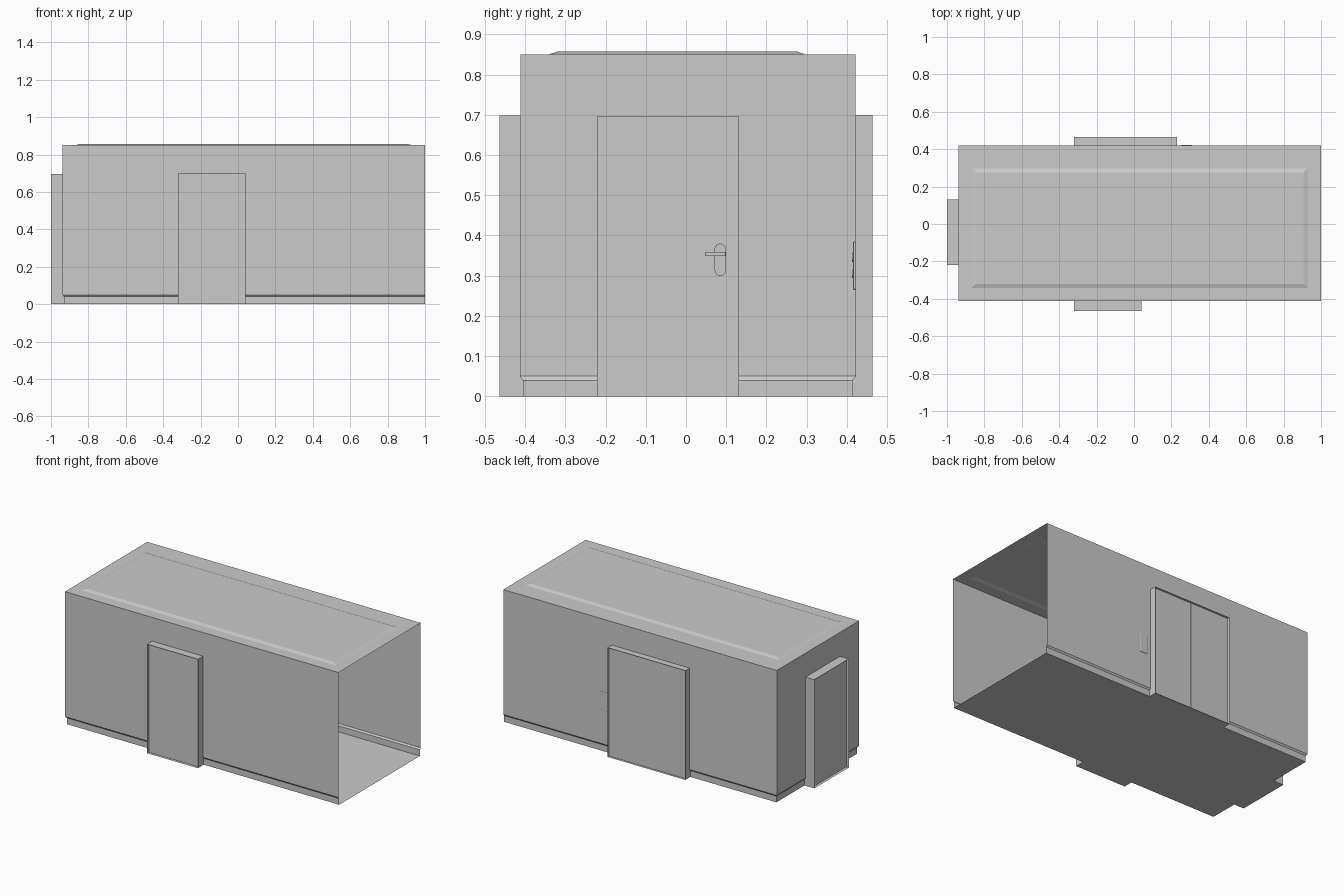
import bpy, bmesh, math

if "Cube" in bpy.data.objects:
    bpy.data.objects.remove(bpy.data.objects["Cube"])

X0, X1, Y0, Y1, TOP = -0.938, 1.0, -0.412, 0.421, 0.85
INSET = 0.008  # skirting depth


def place(side, u, out, z):
    """Point on a wall: u along it, out = distance outward from its face."""
    if side == "front":
        return (u, Y0 - out, z)
    if side == "back":
        return (u, Y1 + out, z)
    return (X0 - out, u, z)


def make(name, polys):
    bm = bmesh.new()
    for p in polys:
        bm.faces.new([bm.verts.new(c) for c in p])
    bmesh.ops.remove_doubles(bm, verts=bm.verts, dist=1e-5)
    bmesh.ops.recalc_face_normals(bm, faces=bm.faces)
    me = bpy.data.meshes.new(name)
    bm.to_mesh(me)
    bm.free()
    ob = bpy.data.objects.new(name, me)
    bpy.context.collection.objects.link(ob)
    return ob


def prism(name, side, outline, o0, o1):
    """Solid made by pushing an outline (u, z) out of the wall plane."""
    a = [place(side, u, o0, z) for u, z in outline]
    b = [place(side, u, o1, z) for u, z in outline]
    n = len(a)
    sides = [[a[i], a[(i + 1) % n], b[(i + 1) % n], b[i]] for i in range(n)]
    return make(name, [a, b] + sides)


def rect(u0, u1, z0, z1):
    return [(u0, z0), (u1, z0), (u1, z1), (u0, z1)]


def stadium(u, z0, z1, r, n=8):
    pts = []
    for zc, start in ((z1 - r, 0), (z0 + r, math.pi)):
        for k in range(n + 1):
            t = start + math.pi * k / n
            pts.append((u + r * math.cos(t), zc + r * math.sin(t)))
    return pts


def wall(side, a, b, height, depth, leaf):
    """Wall with skirting and a doorway a..b, its reveal and its door leaf."""
    levels = [(INSET, 0), (INSET, 0.04), (0, 0.05), (0, height), (0, TOP)]

    def columns(i):
        ends = (Y0 + i, Y1 - i) if side == "left" else (X0 + i, X1)
        return (ends[0], a, b, ends[1])

    polys = []
    for k, ((i, z), (j, w)) in enumerate(zip(levels, levels[1:])):
        lo, hi = columns(i), columns(j)
        for c in range(3):
            if c == 1 and k < 3:
                continue
            polys.append([place(side, lo[c], -i, z), place(side, lo[c + 1], -i, z),
                          place(side, hi[c + 1], -j, w), place(side, hi[c], -j, w)])
    make(side + "_wall", polys)

    # doorway reveal: two jambs, head and threshold
    profile = [(-i, z) for i, z in levels[:4]] + [(depth, height), (depth, 0)]
    polys = [[place(side, u, o, z) for o, z in profile] for u in (a, b)]
    for z, o in ((0, -INSET), (height, 0)):
        polys.append([place(side, a, o, z), place(side, b, o, z),
                      place(side, b, depth, z), place(side, a, depth, z)])
    make(side + "_door_reveal", polys)

    # door leaf, or a pair of sliding leaves with a seam groove
    if side == "back":
        m, g = (a + b) / 2, 0.0015
        steps = [(a, leaf), (m - g, leaf), (m, leaf - 0.002), (m + g, leaf), (b, leaf)]
    else:
        steps = [(a, leaf), (b, leaf)]
    make(side + "_door_leaf",
         [[place(side, u, o, 0), place(side, v, p, 0),
           place(side, v, p, height), place(side, u, o, height)]
          for (u, o), (v, p) in zip(steps, steps[1:])])


def handle(side, u, d, leaf):
    """Rounded back plate, spindle and lever on the room side of a leaf."""
    prism(side + "_handle_plate", side, stadium(u, 0.30, 0.38, 0.014), leaf, leaf - 0.005)
    prism(side + "_handle_spindle", side, stadium(u, 0.349, 0.359, 0.005, 6),
          leaf - 0.005, leaf - 0.022)
    u0, u1 = sorted((u - d * 0.013, u + d * 0.038))
    prism(side + "_handle_lever", side, rect(u0, u1, 0.349, 0.359), leaf - 0.018, leaf - 0.026)


# walls and doorways
wall("front", -0.32, 0.04, 0.698, 0.052, 0.034)
wall("back", -0.32, 0.23, 0.70, 0.043, 0.028)
wall("left", -0.22, 0.13, 0.696, 0.062, 0.044)
handle("left", 0.085, -1, 0.044)
handle("front", -0.275, 1, 0.034)

# floor
i = INSET
make("floor", [[(X0 + i, Y0 + i, 0), (X1, Y0 + i, 0), (X1, Y1 - i, 0), (X0 + i, Y1 - i, 0)]])

# ceiling with raised tray
rings = []
for x0, x1, y0, y1, z in ((X0, X1, Y0, Y1, TOP),
                          (-0.87, 0.93, -0.342, 0.298, TOP),
                          (-0.845, 0.905, -0.32, 0.276, 0.857)):
    rings.append([(x0, y0, z), (x1, y0, z), (x1, y1, z), (x0, y1, z)])
polys = [rings[2]]
for r, s in zip(rings, rings[1:]):
    polys += [[r[k], r[(k + 1) % 4], s[(k + 1) % 4], s[k]] for k in range(4)]
make("ceiling", polys)

# call panel with two buttons beside the sliding doors
panel = prism("call_panel", "back", rect(0.25, 0.31, 0.265, 0.385), 0.002, -0.006)
bev = panel.modifiers.new("bevel", "BEVEL")
bev.width = 0.003
bev.segments = 2
for n, z in (("lower", 0.305), ("upper", 0.345)):
    prism(n + "_call_button", "back", stadium(0.28, z - 0.011, z + 0.011, 0.011), -0.006, -0.0085)
